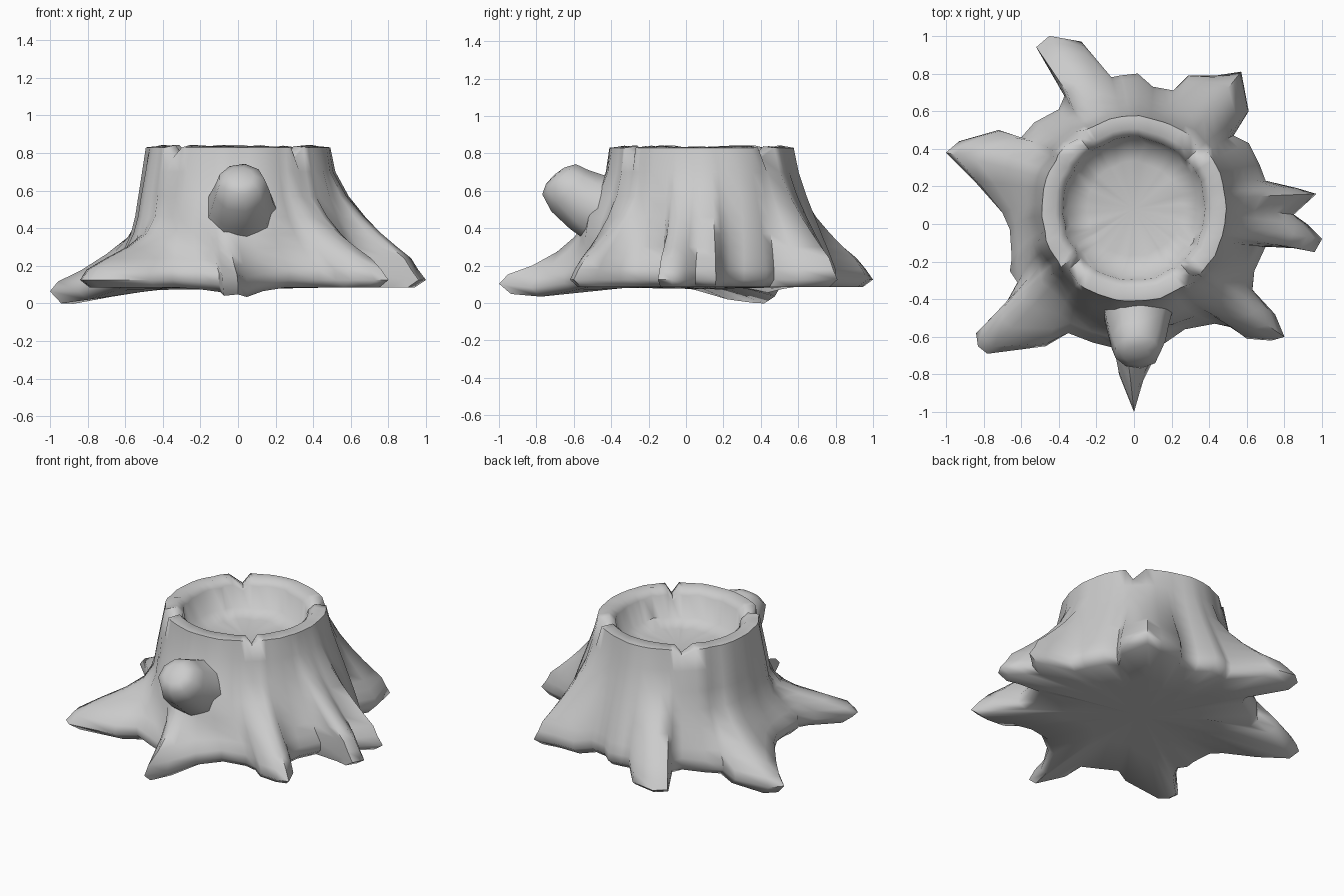
import bpy, bmesh, math, random
from mathutils import Vector

if "Cube" in bpy.data.objects:
    bpy.data.objects.remove(bpy.data.objects["Cube"])

random.seed(4)
CENTRE = Vector((0, 0.08, 0))

# Ground outline of the stump, counter-clockwise: root tips and the valleys between them
OUTLINE = [
    (1.0, -.08), (.92, 0), (.85, .05), (.97, .16), (.87, .19), (.70, .23), (.67, .31), (.61, .43),
    (.53, .47), (.61, .60), (.57, .81), (.44, .79), (.29, .79), (.21, .71), (.10, .73), (.02, .80),
    (-.07, .79), (-.12, .78), (-.28, .97), (-.45, 1.0), (-.52, .94), (-.37, .68), (-.40, .61),
    (-.53, .54), (-.60, .46), (-.72, .50), (-.93, .44), (-1.0, .38), (-.85, .23), (-.70, .06),
    (-.66, -.03), (-.65, -.18), (-.66, -.25), (-.62, -.31), (-.68, -.42), (-.84, -.58), (-.83, -.65),
    (-.78, -.69), (-.47, -.65), (-.35, -.58), (-.22, -.63), (-.10, -.66), (-.08, -.80), (0, -1.0),
    (.05, -.83), (.14, -.65), (.27, -.56), (.43, -.53), (.52, -.55), (.60, -.61), (.73, -.62),
    (.80, -.60), (.75, -.48), (.63, -.35), (.64, -.25), (.70, -.12), (.87, -.13), (.96, -.15)]
LEVELS = [.83, .70, .57, .46, .37, .30, .24, .18, .125]
NOTCHES = [math.radians(a) for a in (45, 132, 222, 312)]


def bridge(bm, a, b):
    n = len(a)
    for i in range(n):
        bm.faces.new((a[i], b[i], b[(i + 1) % n], a[(i + 1) % n]))


def fan(bm, ring, tip):
    v = bm.verts.new(tip)
    for i in range(len(ring)):
        bm.faces.new((ring[i], v, ring[(i + 1) % len(ring)]))


def finish(bm, name, angle):
    bmesh.ops.recalc_face_normals(bm, faces=bm.faces)
    me = bpy.data.meshes.new(name)
    bm.to_mesh(me)
    bm.free()
    ob = bpy.data.objects.new(name, me)
    bpy.context.collection.objects.link(ob)
    bpy.ops.object.select_all(action='DESELECT')
    ob.select_set(True)
    bpy.context.view_layer.objects.active = ob
    bpy.ops.object.shade_smooth_by_angle(angle=math.radians(angle))


def ground(x, y):
    # Underside height: the left root dips to the floor, the front one nearly so
    left = max(0, 1 - math.hypot(x + .87, y - .36) / .45)
    front = max(0, 1 - math.hypot(x, y + .80) / .35)
    return .085 - .1 * left - .06 * front


# Trunk: every column runs from the ragged rim down to its outline point
count = len(OUTLINE)
columns = []
start = math.atan2(OUTLINE[0][1] - .08, OUTLINE[0][0])
for i, (x, y) in enumerate(OUTLINE):
    real = math.atan2(y - .08, x)
    while real < start - 1e-4:
        real += math.tau
    even = start + math.tau * i / count
    ang = .6 * real + .4 * even
    columns.append((Vector((x, y, 0)), ang, random.uniform(-.018, .018)))
notched = {min(range(count), key=lambda k: abs(math.remainder(columns[k][1] - n, math.tau)))
           for n in NOTCHES}

bm = bmesh.new()


def rim_ring(radius, z, notch):
    ring = []
    for k, (_, a, wob) in enumerate(columns):
        p = CENTRE + Vector((math.cos(a), math.sin(a), 0)) * (radius + wob * .4)
        p.z = z + wob * .3 - (notch if k in notched else 0)
        ring.append(bm.verts.new(p))
    return ring


rings = [rim_ring(.355, .66, 0), rim_ring(.38, .80, .04), rim_ring(.42, .838, .055)]
floor_ring = rings[0]
for z in LEVELS:
    ring = []
    for k, (out, a, wob) in enumerate(columns):
        d = Vector((math.cos(a), math.sin(a), 0))
        drop = 1 - z / .83
        # the wall swells a little below the branch stub
        swell = .09 * max(0, -d.y - .75) / .25 * max(0, 1 - abs(z - .42) / .25)
        wall = CENTRE + d * (.492 + .13 * drop + swell + wob * min(1, .3 + drop * 2))
        tall = 1 + .6 * (d.x * .8 + d.y * .6)
        f = max(0, min(1, 1 - (z - .18) / (.40 * max(tall, .65)))) ** 1.8
        # root tips round off a little above the full-width level
        reach = (out - CENTRE).length
        if z == .18:
            f -= .1 * max(0, min(1, (reach - .75) / .2))
        p = wall.lerp(out, f)
        p.z = z + (ground(p.x, p.y) - .085) * drop
        if k in notched and z == .83:
            p.z -= .055
            p -= d * .02
        ring.append(bm.verts.new(p))
    rings.append(ring)
# Tucked-under base edge and underside
for scale in (.94, .5):
    ring = []
    for out, a, _ in columns:
        p = CENTRE + (out - CENTRE) * scale
        p.z = ground(p.x, p.y)
        ring.append(bm.verts.new(p))
    rings.append(ring)
for a, b in zip(rings, rings[1:]):
    bridge(bm, a, b)
fan(bm, rings[-1], (0, .08, .075))
# Hollow floor
inner = rim_ring(.25, .63, 0)
bridge(bm, floor_ring, inner)
fan(bm, inner, (0, .08, .625))
finish(bm, "stump_with_roots", 65)

# Broken branch stub rising from the front, flaring where it meets the trunk
bm = bmesh.new()
prev = None
for y, z, r, tilt in [(-.42, .48, .20, 20), (-.53, .535, .175, 32), (-.62, .60, .148, 42),
                      (-.68, .66, .122, 48), (-.70, .68, .07, 48)]:
    t = math.radians(tilt)
    up = Vector((0, math.sin(t), math.cos(t)))
    ring = [bm.verts.new(Vector((.015, y, z)) + (Vector((1, 0, 0)) * math.cos(j * math.tau / 9)
            + up * math.sin(j * math.tau / 9)) * r * random.uniform(.96, 1.04)) for j in range(9)]
    if prev:
        bridge(bm, prev, ring)
    else:
        bm.faces.new(ring)
    prev = ring
fan(bm, prev, (.015, -.705, .685))
finish(bm, "branch_stub", 60)
